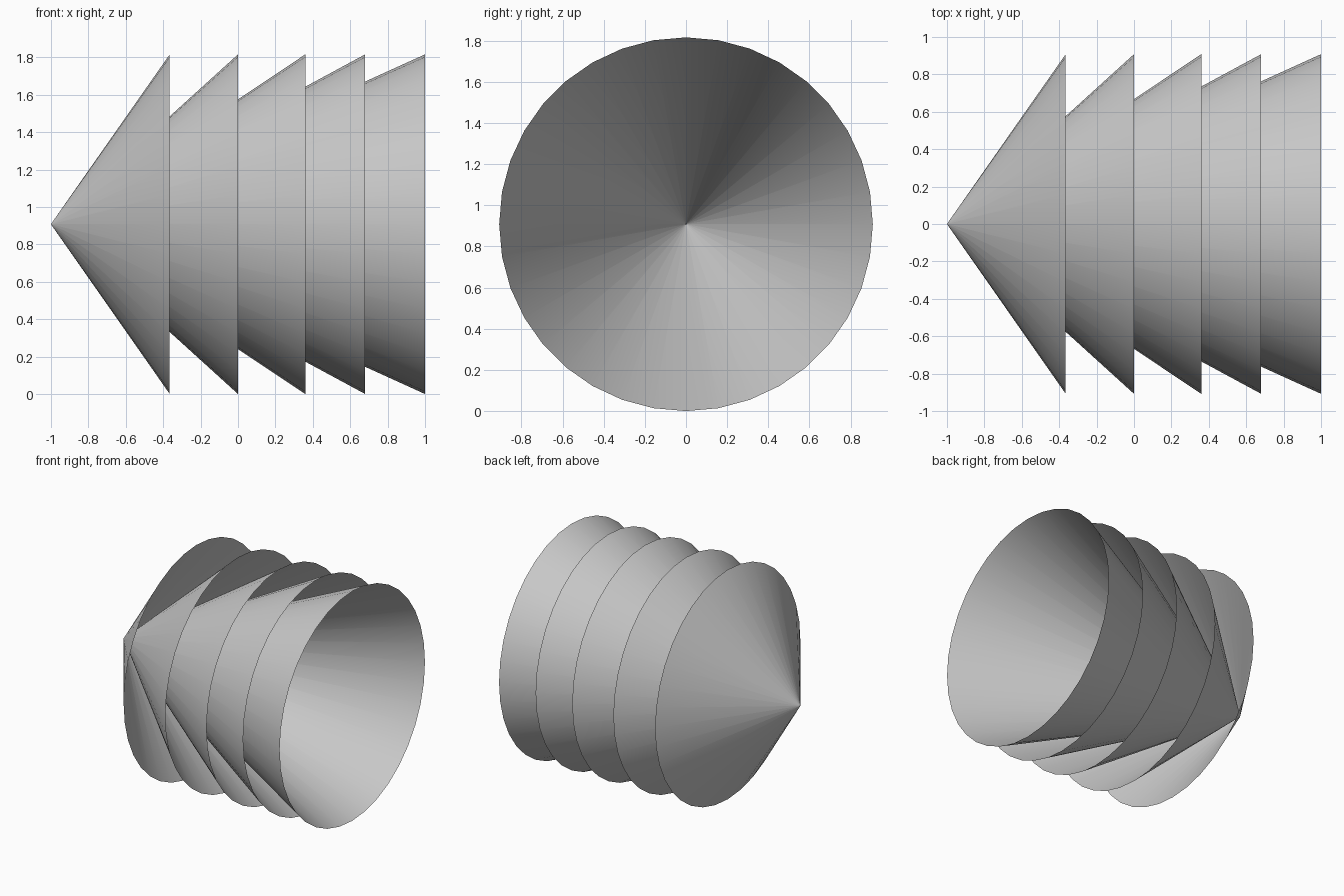
import bpy
import bmesh
import math
from mathutils import Matrix

if "Cube" in bpy.data.objects:
    bpy.data.objects.remove(bpy.data.objects["Cube"], do_unlink=True)

RADIUS = 0.908
SEGMENTS = 36
TIP_X = -1.0

grey = bpy.data.materials.new("light grey")
grey.use_nodes = True
colour = (0.6, 0.6, 0.6, 1.0)
grey.diffuse_color = colour
grey.node_tree.nodes["Principled BSDF"].inputs["Base Color"].default_value = colour


def open_cone(name, rim_x):
    """Thin open cone lying along x, tip at TIP_X and rim at rim_x."""
    length = rim_x - TIP_X
    bm = bmesh.new()
    # a minute tip ring keeps the smooth shading clean up to the point
    bmesh.ops.create_cone(bm, cap_ends=False, segments=SEGMENTS,
                          radius1=0.0005, radius2=RADIUS, depth=length)
    place = (Matrix.Translation((TIP_X + length / 2, 0, RADIUS))
             @ Matrix.Rotation(math.pi / 2, 4, 'Y'))
    bmesh.ops.transform(bm, matrix=place, verts=bm.verts)
    for face in bm.faces:
        face.smooth = True
    mesh = bpy.data.meshes.new(name)
    bm.to_mesh(mesh)
    bm.free()
    mesh.materials.append(grey)
    obj = bpy.data.objects.new(name, mesh)
    bpy.context.collection.objects.link(obj)


# Nested cones sharing one tip, each longer and narrower in angle
for number, rim in enumerate((-0.365, 0.0, 0.36, 0.68, 1.0), start=1):
    open_cone(f"nested_cone_{number}", rim)
